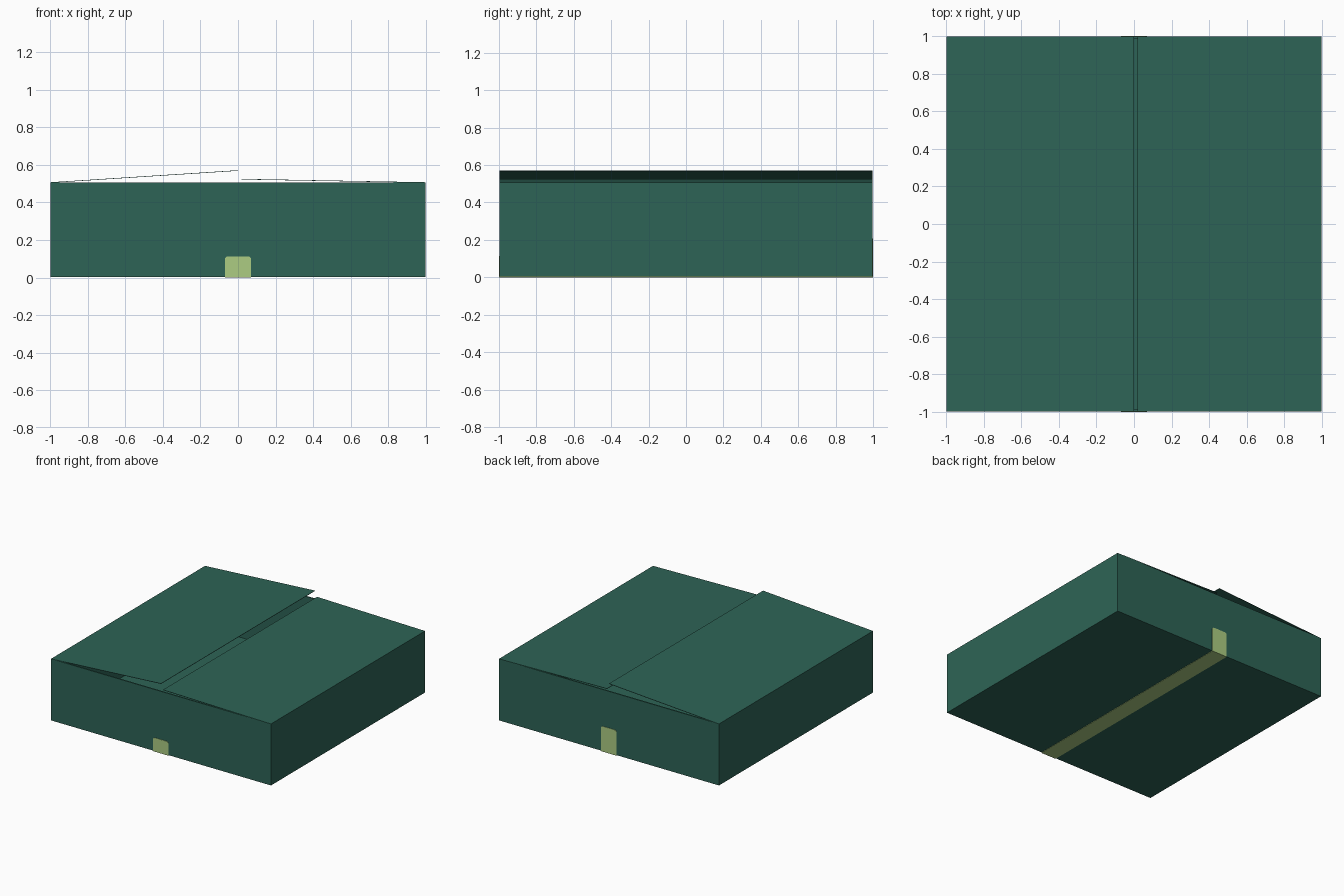
import bpy, bmesh

if "Cube" in bpy.data.objects:
    bpy.data.objects.remove(bpy.data.objects["Cube"])

def material(name, rgb):
    m = bpy.data.materials.new(name)
    m.diffuse_color = (*rgb, 1)
    m.use_nodes = True
    m.node_tree.nodes["Principled BSDF"].inputs["Base Color"].default_value = m.diffuse_color
    return m

GREEN = material("dark green card", (0.027, 0.127, 0.093))
TAPE = material("pale green tape", (0.413, 0.604, 0.223))

W = 0.997      # half width of the box
Z0, Z1 = 0.003, 0.507
WALL = 0.01

def make(name, verts, faces, mat):
    me = bpy.data.meshes.new(name)
    me.from_pydata(verts, [], faces)
    bm = bmesh.new()
    bm.from_mesh(me)
    bmesh.ops.recalc_face_normals(bm, faces=bm.faces)
    bm.to_mesh(me)
    bm.free()
    me.materials.append(mat)
    ob = bpy.data.objects.new(name, me)
    bpy.context.collection.objects.link(ob)
    return ob

def prism(name, profile, a, b, place, mat):
    """Extrude a 2D profile between depths a and b."""
    n = len(profile)
    verts = [place(u, v, d) for d in (a, b) for u, v in profile]
    faces = [list(range(n)), list(range(n, 2 * n))]
    faces += [[i, (i + 1) % n, n + (i + 1) % n, n + i] for i in range(n)]
    return make(name, verts, faces, mat)

# Open-topped box body with thin walls
def ring(r, z):
    return [(-r, -r, z), (r, -r, z), (r, r, z), (-r, r, z)]

I = W - WALL
verts = ring(W, Z0) + ring(W, Z1) + ring(I, Z1) + ring(I, Z0 + WALL)
faces = [(0, 1, 2, 3), (12, 13, 14, 15)]
for k in (0, 4, 8):
    faces += [(k + i, k + (i + 1) % 4, k + 4 + (i + 1) % 4, k + 4 + i) for i in range(4)]
make("box_body", verts, faces, GREEN)

# Two lid flaps, slightly raised and not quite meeting
T = 0.003
for name, x0, x1, z1 in (("left_flap", -W, 0.0, 0.571), ("right_flap", W, 0.018, 0.525)):
    prism(name, [(x0, Z1 - T), (x1, z1 - T), (x1, z1), (x0, Z1)], -W, W,
          lambda u, v, d: (u, d, v), GREEN)

# Tape strip: under the floor and up the front and back walls
TW = 0.07
prism("bottom_tape", [(-TW, 0), (TW, 0), (TW, Z0), (-TW, Z0)], -1, 1,
      lambda u, v, d: (u, d, v), TAPE)
for name, s, h in (("front_tape", -1, 0.113), ("back_tape", 1, 0.207)):
    outline = [(-TW, 0), (TW, 0), (TW, h - 0.012), (TW - 0.012, h),
               (-TW + 0.012, h), (-TW, h - 0.012)]
    prism(name, outline, s * W, s * 1.0, lambda u, v, d: (u, d, v), TAPE)
